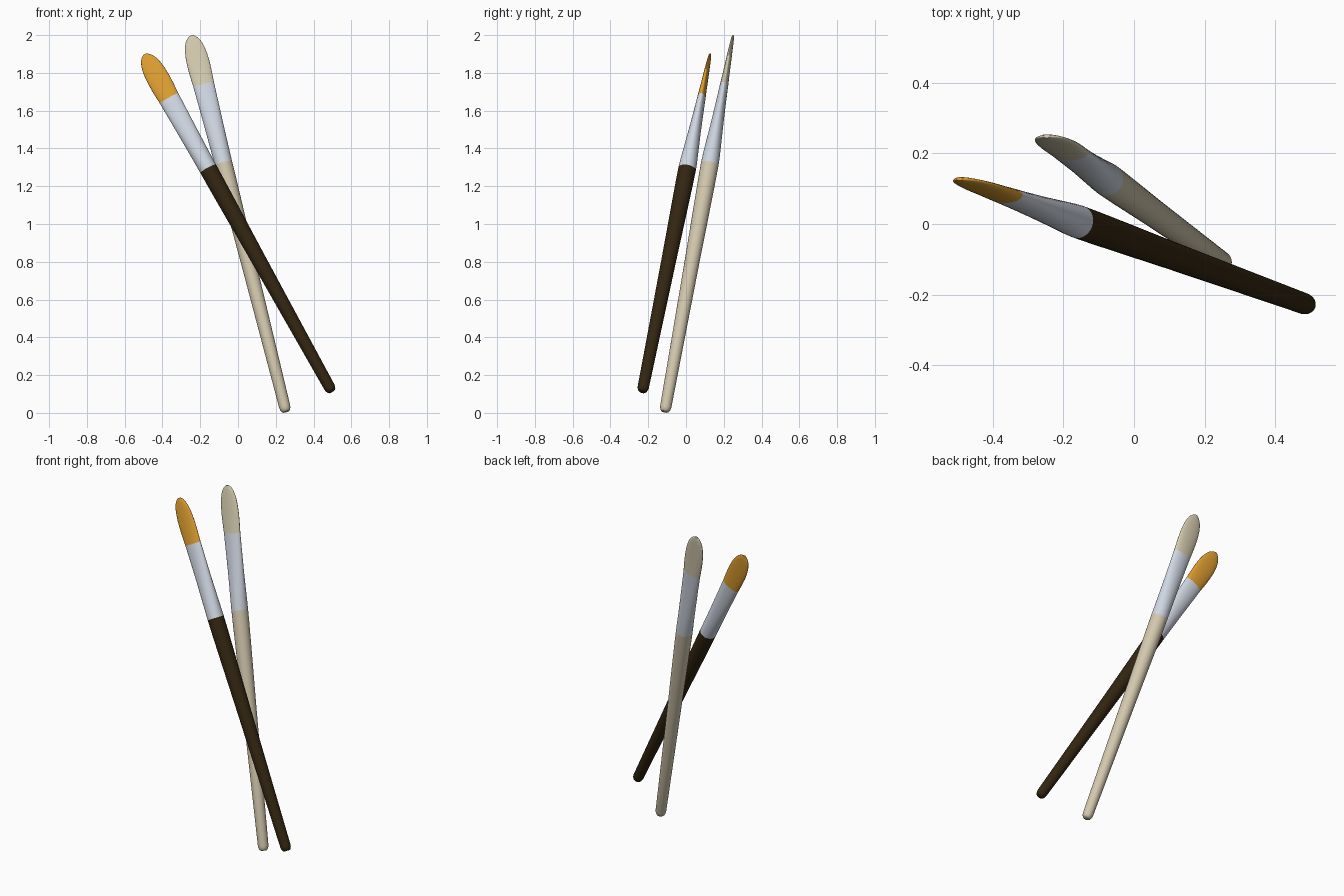
import bpy, bmesh, math
from mathutils import Vector

if "Cube" in bpy.data.objects:
    bpy.data.objects.remove(bpy.data.objects["Cube"])

def material(name, rgb):
    m = bpy.data.materials.new(name)
    lin = [((c / 255 + 0.055) / 1.055) ** 2.4 for c in rgb]
    m.diffuse_color = (*lin, 1)
    m.use_nodes = True
    m.node_tree.nodes["Principled BSDF"].inputs["Base Color"].default_value = m.diffuse_color
    return m

cream = material("cream wood", (211, 200, 174))
pale = material("pale bristle", (211, 202, 174))
dark = material("dark brown wood", (50, 37, 17))
metal = material("silver metal", (208, 215, 226))
amber = material("amber bristle", (222, 158, 48))

# Sections: (distance along the brush 0..1, half width, half thickness)
HANDLE = [(0, .018, .018), (.003, .024, .024), (.008, .028, .028), (.014, .030, .030),
          (.2, .0345, .0345), (.4, .0395, .0395), (.55, .0445, .0445),
          (.62, .0465, .0465), (.66, .047, .047)]
FERRULE = [(.66, .047, .047), (.68, .0475, .0455), (.72, .049, .040), (.77, .051, .033),
           (.82, .0535, .027), (.87, .056, .022)]
BRISTLE = [(.87, .056, .022), (.90, .0595, .018), (.925, .0605, .0155), (.945, .0585, .0135),
           (.962, .054, .0115), (.976, .047, .010), (.987, .037, .0085),
           (.995, .024, .007), (1, .010, .005)]
SIDES = 32

def loft(name, sections, base, tip, mat):
    """Skin elliptical rings along the line from base to tip."""
    axis = (tip - base).normalized()
    wide = Vector((axis.z, 0, -axis.x)).normalized()
    thin = axis.cross(wide)
    bm = bmesh.new()
    rings = []
    for t, w, d in sections:
        c = base.lerp(tip, t)
        rings.append([bm.verts.new(c + wide * w * math.cos(a) + thin * d * math.sin(a))
                      for a in (2 * math.pi * i / SIDES for i in range(SIDES))])
    for lo, hi in zip(rings, rings[1:]):
        for i in range(SIDES):
            j = (i + 1) % SIDES
            bm.faces.new((lo[i], lo[j], hi[j], hi[i]))
    bm.faces.new(rings[0][::-1])
    bm.faces.new(rings[-1])
    bmesh.ops.recalc_face_normals(bm, faces=bm.faces)
    me = bpy.data.meshes.new(name)
    bm.to_mesh(me)
    bm.free()
    me.materials.append(mat)
    ob = bpy.data.objects.new(name, me)
    bpy.context.collection.objects.link(ob)
    bpy.ops.object.select_all(action='DESELECT')
    ob.select_set(True)
    bpy.context.view_layer.objects.active = ob
    bpy.ops.object.shade_smooth_by_angle(angle=math.radians(50))

def brush(label, base, tip, wood, hair):
    base, tip = Vector(base), Vector(tip)
    loft(label + "_handle", HANDLE, base, tip, wood)
    loft(label + "_ferrule", FERRULE, base, tip, metal)
    loft(label + "_bristles", BRISTLE, base, tip, hair)

# Two crossed brushes
brush("cream_brush", (.254, -.112, .006), (-.247, .249, 1.997), cream, pale)
brush("dark_brush", (.497, -.231, .113), (-.494, .128, 1.898), dark, amber)
